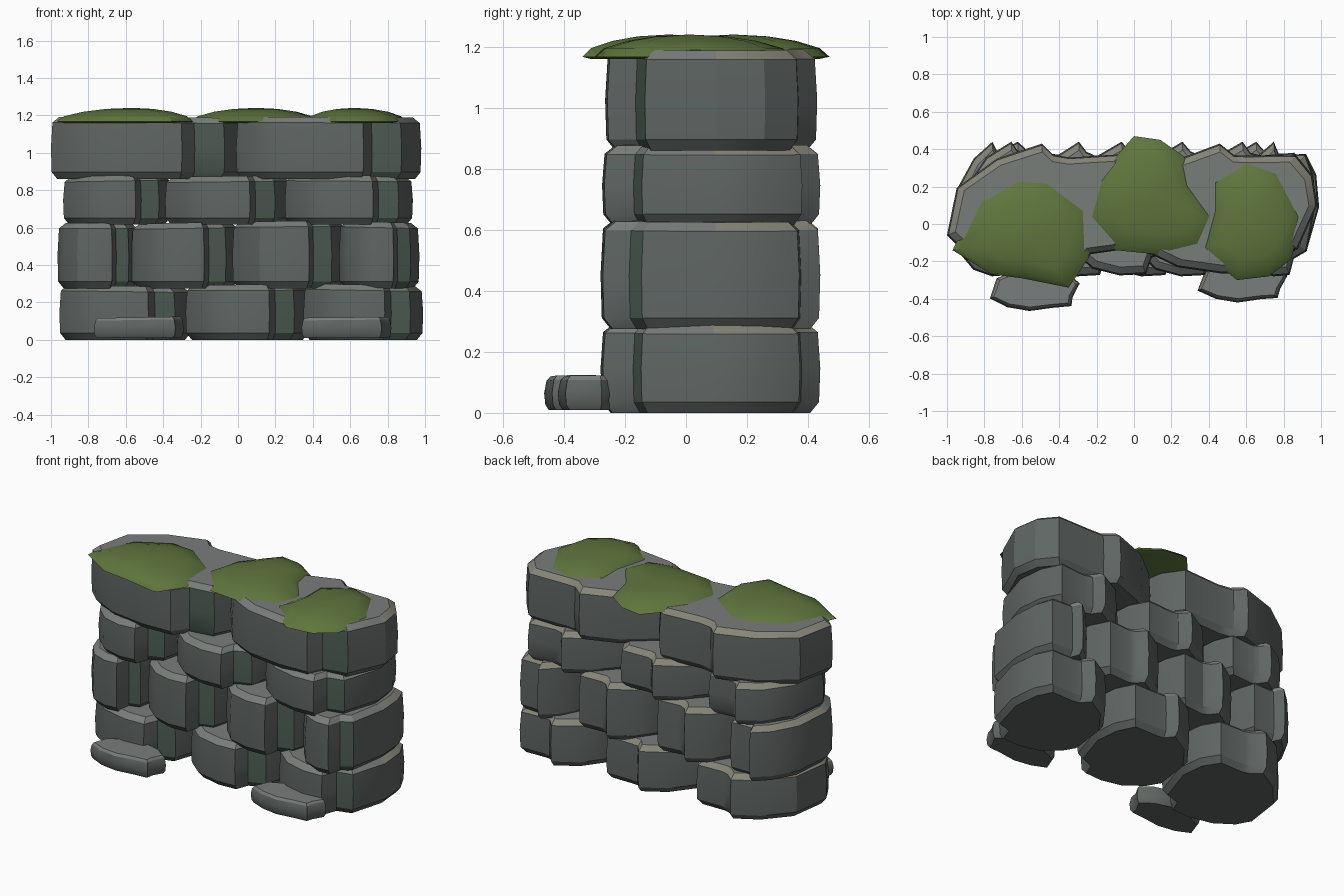
import bpy, bmesh, math, random

if "Cube" in bpy.data.objects:
    bpy.data.objects.remove(bpy.data.objects["Cube"])

random.seed(4)

# Shared stone plan (unit square): bowed front, stepped right shoulder, peaked back
PLAN = [(-1, -.4), (-.84, -.65), (-.5, -.9), (-.05, -1), (.36, -.98), (.46, -.72),
        (.77, -.64), (1, .05), (.95, .5), (.77, .82), (.25, .8), (.1, .84),
        (-.04, 1), (-.5, .76), (-.9, .3)]
# Long low plan for the loose stones at the foot of the wall
FOOT_PLAN = [(-1, -.45), (-.6, -.85), (-.1, -1), (.4, -.85), (.8, -.8), (.85, -.4),
             (1, .2), (.7, .7), (.2, 1), (-.3, .95), (-.85, .4)]


def material(name, colour):
    mat = bpy.data.materials.new(name)
    mat.diffuse_color = colour
    mat.use_nodes = True
    mat.node_tree.nodes["Principled BSDF"].inputs["Base Color"].default_value = mat.diffuse_color
    return mat


rock = material("rock_grey", (.115, .132, .126, 1))
rock_top = material("rock_top", (.19, .205, .195, 1))
rock_edge = material("rock_worn_edge", (.24, .235, .19, 1))
rock_damp = material("rock_damp", (.075, .108, .088, 1))
moss = material("moss_green", (.115, .18, .047, 1))


def finish(name, bm, angle, mats):
    bmesh.ops.recalc_face_normals(bm, faces=bm.faces)
    me = bpy.data.meshes.new(name)
    bm.to_mesh(me)
    bm.free()
    ob = bpy.data.objects.new(name, me)
    bpy.context.collection.objects.link(ob)
    for mat in mats:
        me.materials.append(mat)
    bpy.ops.object.select_all(action='DESELECT')
    ob.select_set(True)
    bpy.context.view_layer.objects.active = ob
    bpy.ops.object.shade_smooth_by_angle(angle=math.radians(angle))
    return ob


def loft(bm, rings):
    rows = []
    for a, b in zip(rings, rings[1:]):
        n = len(a)
        rows.append([bm.faces.new((a[i], a[(i + 1) % n], b[(i + 1) % n], b[i]))
                     for i in range(n)])
    return rows


def stone(name, x0, x1, y0, y1, z0, z1, plan=PLAN, cham=.03, jit=.02):
    bm = bmesh.new()
    cx, cy, hx, hy = (x0 + x1) / 2, (y0 + y1) / 2, (x1 - x0) / 2, (y1 - y0) / 2
    pts = [(u + random.uniform(-jit, jit) * (abs(u) < .9),
            v + random.uniform(-jit, jit) * (abs(v) < .9)) for u, v in plan]
    tilt = random.uniform(-.006, .006)
    h = z1 - z0
    # chamfered below, slightly bellied, with a shallow crowned top edge
    levels = [(z0, cham * 1.1), (z0 + cham * 1.2, .004), (z0 + h * .5, 0),
              (z1 - cham, .008), (z1, cham * 1.5)]
    rings = []
    for k, (z, inset) in enumerate(levels):
        sx, sy = hx - inset, hy - inset
        rings.append([bm.verts.new((cx + u * sx, cy + v * sy,
                      z + (tilt * u if k > 2 else 0))) for u, v in pts])
    rows = loft(bm, rings)
    bm.faces.new(rings[0])
    bm.faces.new(rings[-1]).material_index = 1
    # worn back edge, damp shoulder panel on the right
    for (u, v), f in zip(pts, rows[-1]):
        f.material_index = 2 if v > 0 else 1
    if plan is PLAN:
        for row in rows[:-1]:
            row[5].material_index = 3
    return finish(name, bm, 30, [rock, rock_top, rock_edge, rock_damp])


# Four staggered courses of stones: (z0, z1, y0, y1, [x spans])
COURSES = [
    (0.0, .29, -.28, .44, [(-.955, -.25), (-.28, .38), (.35, .99)]),
    (.275, .63, -.28, .44, [(-.965, -.53), (-.57, -.0), (-.03, .57), (.54, .97)]),
    (.615, .875, -.275, .44, [(-.935, -.36), (-.39, .28), (.25, .935)]),
    (.86, 1.19, -.265, .43, [(-1.0, .04), (-.01, .98)]),
]
for c, (z0, z1, y0, y1, spans) in enumerate(COURSES, 1):
    for s, (x0, x1) in enumerate(spans, 1):
        stone(f"course_{c}_stone_{s}", x0, x1, y0, y1, z0,
              z1 + random.uniform(-.005, .005))

# Loose foot stones
stone("foot_stone_left", -.77, -.29, -.465, -.22, .01, .12, FOOT_PLAN, .014)
stone("foot_stone_right", .34, .82, -.42, -.18, .01, .12, FOOT_PLAN, .014)

# Moss patches draped over the top
PATCHES = {
    "moss_left": [(-.97, -.14), (-.84, .13), (-.62, .25), (-.46, .24), (-.25, .08),
                  (-.24, -.18), (-.35, -.34), (-.6, -.29), (-.76, -.27)],
    "moss_middle": [(-.25, .03), (-.19, .24), (-.08, .38), (0, .47), (.14, .45),
                    (.27, .36), (.3, .21), (.43, .03), (.36, -.13), (.2, -.17), (-.1, -.14)],
    "moss_right": [(.36, -.14), (.42, .08), (.42, .24), (.6, .35), (.77, .29),
                   (.9, .04), (.84, -.19), (.72, -.28), (.55, -.3)],
}
for name, rim in PATCHES.items():
    bm = bmesh.new()
    cx = sum(p[0] for p in rim) / len(rim)
    cy = sum(p[1] for p in rim) / len(rim)
    rings = []
    for r, z in [(.9, 1.16), (1, 1.167), (.9, 1.195), (.65, 1.219), (.35, 1.234)]:
        rings.append([bm.verts.new((cx + (x - cx) * r, cy + (y - cy) * r, z))
                      for x, y in rim])
    loft(bm, rings)
    bm.faces.new(rings[0])
    top = bm.verts.new((cx, cy, 1.24))
    last = rings[-1]
    for i in range(len(last)):
        bm.faces.new((last[i], last[(i + 1) % len(last)], top))
    finish(name, bm, 40, [moss])
